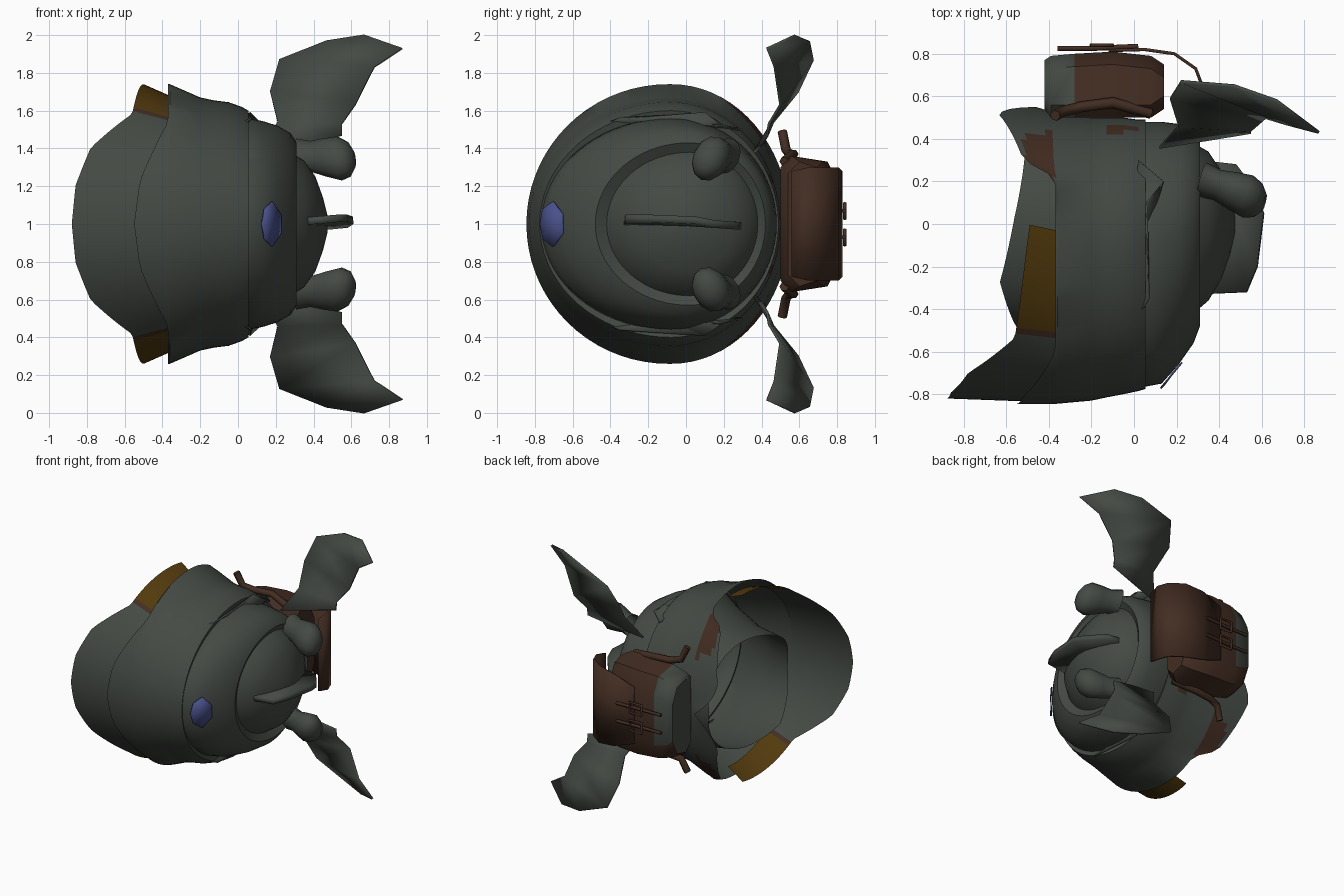
import bpy, bmesh, math
from mathutils import Vector

cube = bpy.data.objects.get("Cube")
if cube:
    bpy.data.objects.remove(cube, do_unlink=True)


def material(name, colour):
    mat = bpy.data.materials.new(name)
    mat.use_nodes = True
    mat.diffuse_color = (*colour, 1)
    mat.node_tree.nodes["Principled BSDF"].inputs["Base Color"].default_value = (*colour, 1)
    return mat


GREY = material("grey_cloth", (0.058, 0.068, 0.058))
BROWN = material("brown_leather", (0.055, 0.026, 0.016))
GOLD = material("gold_trim", (0.085, 0.042, 0.004))
BLUE = material("blue_gem", (0.068, 0.082, 0.26))
SEGS = 72


def make(name, verts, faces, mats):
    mesh = bpy.data.meshes.new(name)
    mesh.from_pydata([tuple(v) for v in verts], [], faces)
    for mat in mats:
        mesh.materials.append(mat)
    bm = bmesh.new()
    bm.from_mesh(mesh)
    bmesh.ops.recalc_face_normals(bm, faces=bm.faces)
    bm.to_mesh(mesh)
    bm.free()
    obj = bpy.data.objects.new(name, mesh)
    bpy.context.collection.objects.link(obj)
    bpy.ops.object.select_all(action='DESELECT')
    obj.select_set(True)
    bpy.context.view_layer.objects.active = obj
    bpy.ops.object.shade_smooth_by_angle(angle=math.radians(40))
    return obj


def loft(name, rows, mats, cap=False, closed=True, paint=None):
    """Rows of points joined into a tube or open sheet; paint picks a material from centre and column."""
    n = len(rows[0])
    cols = n if closed else n - 1
    verts = [p for row in rows for p in row]
    faces = [(r * n + i, r * n + (i + 1) % n, (r + 1) * n + (i + 1) % n, (r + 1) * n + i)
             for r in range(len(rows) - 1) for i in range(cols)]
    if cap:
        faces.append(tuple(range((len(rows) - 1) * n, len(rows) * n)))
    obj = make(name, verts, faces, mats)
    if paint:
        for k, face in enumerate(obj.data.polygons):
            face.material_index = paint(face.center, k % cols)


def ring(x, front, back, rz, span=180):
    """Oval ring or front arc; x may be a function of the angle away from the front."""
    pts = []
    mid = front + (back - front) * 0.55
    count = SEGS if span == 180 else SEGS + 1
    for i in range(count):
        deg = -span + 2 * span * i / SEGS
        c, s = math.cos(math.radians(deg)), math.sin(math.radians(deg))
        y = mid - c * (mid - front if c > 0 else back - mid)
        pts.append((x(abs(deg)) if callable(x) else x, y, 1 + rz * s))
    return pts


def mirrored(pts):
    return [(x, y, 2 - z) for x, y, z in pts]


def thicken(obj, thickness):
    mod = obj.modifiers.new("thickness", 'SOLIDIFY')
    mod.thickness, mod.offset = thickness, 0


def plate(name, pts, mat, thickness):
    """Thin solid plate from an outline, fanned around its centre."""
    mid = sum((Vector(p) for p in pts), Vector()) / len(pts)
    n = len(pts)
    thicken(make(name, pts + [tuple(mid)], [(i, (i + 1) % n, n) for i in range(n)], [mat]), thickness)


def strip(name, side_a, side_b, mat, thickness):
    """Thin sheet between two edges with equal point counts."""
    n = len(side_a)
    faces = [(i, i + 1, n + i + 1, n + i) for i in range(n - 1)]
    thicken(make(name, side_a + side_b, faces, [mat]), thickness)


def tube(name, pts, radius, mat):
    curve = bpy.data.curves.new(name, 'CURVE')
    curve.dimensions = '3D'
    curve.bevel_depth = radius
    curve.bevel_resolution = 1
    curve.use_fill_caps = True
    spline = curve.splines.new('POLY')
    spline.points.add(len(pts) - 1)
    for point, co in zip(spline.points, pts):
        point.co = (*co, 1)
    curve.materials.append(mat)
    bpy.context.collection.objects.link(bpy.data.objects.new(name, curve))


def hem(table, t, end):
    """Blend from a table of (angle, x) towards x = end."""
    def x(deg):
        for (a, xa), (b, xb) in zip(table, table[1:]):
            if deg <= b + 0.01:
                break
        edge = xa + (xb - xa) * (deg - a) / (b - a)
        return edge * (1 - t) + end * t
    return x


# Front cape: long in the middle, flared, with gold trim at both sides
CAPE_HEM = [(0, -0.88), (16, -0.86), (33, -0.78), (52, -0.56), (97, -0.49)]


def cape_paint(c, col):
    from_end = min(col, SEGS - 1 - col)
    return 0 if from_end > 15 else 2 if from_end > 14 else 1


cape_rows = [ring(hem(CAPE_HEM, t, -0.34), -0.82 - 0.02 * t, 0.53 - 0.04 * t, 0.74 - 0.07 * t, 97)
             for t in (0, 0.33, 0.67, 1)]
loft("cape", cape_rows, [GREY, GOLD, BROWN], closed=False, paint=cape_paint)

# Shawl over the shoulders, dropping at the back, with leather patches
SHAWL_HEM = [(0, -0.55), (18, -0.52), (47, -0.37), (118, -0.37), (127, -0.52), (139, -0.56),
             (162, -0.64), (172, -0.57), (180, -0.46)]


def shawl_paint(c, col):
    corner = 0.2 < c.y < 0.43 and -0.54 + 0.27 * (c.y - 0.28) < c.x < -0.365 - 0.15 * (c.y - 0.21)
    spot = 0.43 < c.y < 0.488 and -0.14 < c.x < 0.02 and abs(c.z - 1) > 0.2
    return 1 if corner or spot else 0


shawl_rows = [ring(hem(SHAWL_HEM, t, -0.36), -0.845, 0.55 - 0.03 * t, 0.74)
              for t in (0, 0.15, 0.3, 0.45, 0.6, 0.75, 0.9, 0.98)]
shawl_rows += [ring(-0.2, -0.83, 0.5, 0.67), ring(-0.13, -0.815, 0.5, 0.655), ring(-0.05, -0.8, 0.5, 0.645),
               ring(0.02, -0.785, 0.49, 0.62), ring(0.055, -0.775, 0.49, 0.6), ring(0.04, -0.74, 0.47, 0.54)]
loft("shawl", shawl_rows, [GREY, BROWN], paint=shawl_paint)

# Hood: inner skirt open at the hem, rising through the shawl to a rolled rim around the crown
skirt_hem = lambda d: -0.63 + 0.12 * abs(math.cos(math.radians(d + 35)))
hood_rows = [ring(skirt_hem, -0.5, 0.47, 0.42), ring(-0.4, -0.52, 0.46, 0.45), ring(-0.1, -0.66, 0.47, 0.52),
             ring(0.05, -0.765, 0.48, 0.56), ring(0.13, -0.75, 0.48, 0.545),
             ring(0.21, -0.66, 0.47, 0.52), ring(0.28, -0.56, 0.45, 0.48), ring(0.31, -0.48, 0.42, 0.43),
             ring(0.28, -0.42, 0.38, 0.38), ring(0.35, -0.36, 0.34, 0.335), ring(0.41, -0.26, 0.25, 0.25),
             ring(0.45, -0.15, 0.14, 0.14), ring(0.475, -0.05, 0.04, 0.04)]
loft("hood", hood_rows, [GREY], cap=True)

# Crest on the crown
crest = [(0.3, -0.33, 1.01), (0.53, -0.32, 1.03), (0.58, -0.2, 1.03), (0.61, 0.05, 1.02),
         (0.58, 0.15, 1), (0.48, 0.28, 0.99), (0.3, 0.3, 0.99)]
plate("crest", crest, GREY, 0.04)

# Brow gem
gem = [(0.125, -0.772, 1), (0.14, -0.758, 1.08), (0.18, -0.702, 1.12), (0.226, -0.65, 1.05),
       (0.226, -0.65, 0.95), (0.18, -0.702, 0.88), (0.14, -0.758, 0.92)]
plate("gem", gem, BLUE, 0.008)

# Ears, crown knobs, pack straps and collar flaps, one on each side
ear_outer = [(0.12, 0.36, 1.38), (0.21, 0.46, 1.54), (0.17, 0.59, 1.7), (0.22, 0.67, 1.87),
             (0.47, 0.65, 1.97), (0.67, 0.58, 2.0)]
ear_inner = [(0.33, 0.4, 1.42), (0.55, 0.43, 1.47), (0.55, 0.44, 1.53), (0.62, 0.5, 1.63),
             (0.72, 0.47, 1.83), (0.87, 0.43, 1.93)]
knob_ends = [(0.32, 0.21, 1.36), (0.56, 0.12, 1.345)]
strap = [(0.08, 0.52, 1.33), (-0.1, 0.57, 1.37), (-0.25, 0.55, 1.37), (-0.33, 0.53, 1.39), (-0.37, 0.51, 1.49)]
flap = [(-0.02, -0.5, 1.5), (0.07, -0.35, 1.56), (0.06, 0.1, 1.59), (0.14, 0.2, 1.52), (0.02, 0.3, 1.5)]
for side, flip, sign in (("upper", list, 1), ("lower", mirrored, -1)):
    strip("ear_" + side, flip(ear_outer), flip(ear_inner), GREY, 0.015)
    a, b = (Vector(p) for p in flip(knob_ends))
    v = Vector((0, 0.4, 0.9 * sign))
    u = (b - a).cross(v).normalized()
    rows = []
    for t, r in ((0, 0.1), (0.3, 0.09), (0.6, 0.11), (0.9, 0.125), (1.1, 0.1), (1.22, 0.05)):
        angles = [k * math.pi / 6 for k in range(12)]
        rows.append([a.lerp(b, t) + (u * 0.78 * math.cos(k) + v * math.sin(k)) * r for k in angles])
    loft("knob_" + side, rows, [GREY], cap=True)
    tube("strap_" + side, flip(strap), 0.026, BROWN)
    plate("collar_flap_" + side, flip(flap), GREY, 0.01)

# Back pack with a cloth lower end
PACK = [(-0.42, 0.54, 0.77, 0.29), (-0.39, 0.5, 0.79, 0.32), (-0.28, 0.5, 0.8, 0.35),
        (-0.1, 0.5, 0.81, 0.36), (0.08, 0.5, 0.79, 0.36), (0.14, 0.54, 0.75, 0.33)]


def pack_row(x, y0, y1, h):
    c = 0.06
    half = [(x, y0, 1 + h - c), (x, y0 + c, 1 + h), (x, y1 - c, 1 + h - c / 2), (x, y1, 1 + h - 2.5 * c)]
    return half + mirrored(half)[::-1]


loft("pack", [pack_row(*p) for p in PACK], [BROWN, GREY], cap=True,
     paint=lambda c, col: 1 if c.x < -0.28 and c.z > 0.8 else 0)
make("pack_base", pack_row(*PACK[0]), [tuple(range(8))], [GREY])

# Pack lid curling over the top end, with buckled straps
LID = [(-0.12, 0.815, 0.22), (0.05, 0.82, 0.28), (0.19, 0.8, 0.3), (0.29, 0.73, 0.3),
       (0.32, 0.65, 0.3), (0.31, 0.56, 0.28)]
strip("pack_lid", [(x, y, 1 + w) for x, y, w in LID], [(x, y, 1 - w) for x, y, w in LID], BROWN, 0.015)
for z in (0.93, 1.07):
    tube("buckle_strap", [(-0.36, 0.825, z), (-0.2, 0.825, z), (0.02, 0.835, z)], 0.012, BROWN)
    tube("buckle", [(-0.2, 0.84, z - 0.04), (-0.2, 0.84, z + 0.04), (-0.1, 0.84, z + 0.04),
                    (-0.1, 0.84, z - 0.04), (-0.2, 0.84, z - 0.04)], 0.01, BROWN)
